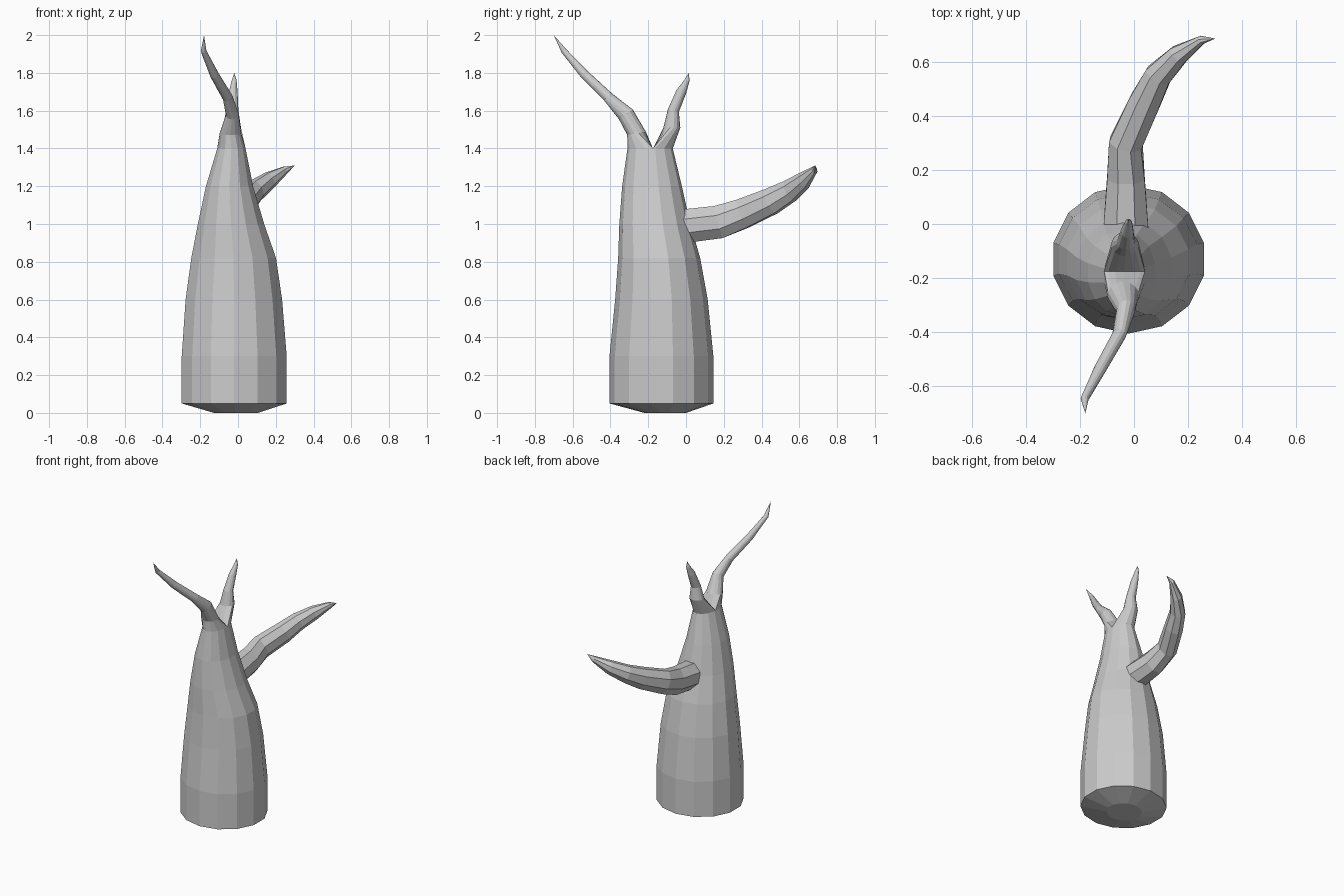
import bpy
import bmesh
from math import cos, sin, pi, radians
from mathutils import Vector, Euler


def loft(name, rings, sides, start=None, end=None, first=None):
    """Skin rings (x, y, z, rx, ry, tilt, yaw), fanning to optional end points."""
    bm = bmesh.new()
    loops = []
    if first:
        loops.append([bm.verts.new(p) for p in first])
    for x, y, z, rx, ry, tilt, yaw in rings:
        rot = Euler((radians(tilt), 0, radians(yaw))).to_matrix()
        loop = []
        for i in range(sides):
            a = 2 * pi * (i + 0.5) / sides
            loop.append(bm.verts.new(Vector((x, y, z)) + rot @ Vector((rx * cos(a), ry * sin(a), 0))))
        loops.append(loop)
    for lo, hi in zip(loops, loops[1:]):
        for i in range(sides):
            j = (i + 1) % sides
            bm.faces.new((lo[i], lo[j], hi[j], hi[i]))
    for loop, tip in ((loops[0], start), (loops[-1], end)):
        if tip:
            v = bm.verts.new(tip)
            for i in range(sides):
                bm.faces.new((loop[i], loop[(i + 1) % sides], v))
    bmesh.ops.recalc_face_normals(bm, faces=bm.faces)
    mesh = bpy.data.meshes.new(name)
    bm.to_mesh(mesh)
    bm.free()
    ob = bpy.data.objects.new(name, mesh)
    bpy.context.collection.objects.link(ob)
    return ob


SIDES = 14
TOP = (-0.035, -0.19, 1.4, 0.077, 0.12)
SPLIT = -0.175


def half_ring(keep):
    """Trunk top ring cut straight across at the fork."""
    x, y, z, rx, ry = TOP
    pts = []
    for i in range(SIDES):
        a = 2 * pi * (i + 0.5) / SIDES
        pts.append((x + rx * cos(a), keep(y + ry * sin(a), SPLIT), z))
    return pts


# Tapered trunk with a shallow, rounded underside
loft("trunk", [
    (-0.01, -0.11, 0.0, 0.12, 0.11, 0, 0),
    (-0.02, -0.13, 0.05, 0.285, 0.275, 0, 0),
    (-0.02, -0.13, 0.30, 0.285, 0.275, 0, 0),
    (-0.022, -0.13, 0.60, 0.262, 0.245, 0, 0),
    (-0.023, -0.142, 0.82, 0.23, 0.217, 0, 0),
    (-0.037, -0.165, 1.0, 0.18, 0.188, 0, 0),
    (-0.045, -0.18, 1.2, 0.128, 0.158, 0, 0),
    TOP + (0, 0),
], SIDES, start=(-0.01, -0.11, 0.0))

# Long front prong, sweeping forward from the fork
loft("front_prong", [
    (-0.04, -0.262, 1.48, 0.058, 0.05, 10, 0),
    (-0.03, -0.318, 1.58, 0.034, 0.045, 35, -5),
    (-0.055, -0.41, 1.67, 0.026, 0.029, 45, -28),
    (-0.125, -0.535, 1.79, 0.023, 0.025, 42, -28),
    (-0.182, -0.645, 1.915, 0.015, 0.016, 32, -15),
], SIDES, end=(-0.18, -0.70, 2.0), first=half_ring(min))

# Short back prong
loft("back_prong", [
    (-0.033, -0.075, 1.51, 0.05, 0.045, 0, 0),
    (-0.03, -0.067, 1.60, 0.033, 0.03, -12, 0),
    (-0.025, -0.025, 1.70, 0.023, 0.027, -20, 0),
    (-0.02, 0.005, 1.76, 0.013, 0.014, -12, 0),
], SIDES, end=(-0.02, 0.015, 1.8), first=half_ring(max))

# Side branch growing out of the back and curling to the right
loft("side_branch", [
    (-0.03, -0.04, 0.985, 0.092, 0.097, -85, 0),
    (-0.03, 0.17, 1.01, 0.075, 0.095, -75, 0),
    (-0.03, 0.30, 1.055, 0.066, 0.085, -67, -14),
    (0.04, 0.45, 1.12, 0.062, 0.075, -65, -25),
    (0.09, 0.55, 1.175, 0.053, 0.062, -65, -32),
    (0.165, 0.625, 1.23, 0.04, 0.048, -65, -48),
    (0.25, 0.68, 1.285, 0.017, 0.022, -65, -65),
], 8, start=(-0.03, -0.04, 0.985), end=(0.30, 0.685, 1.31))
